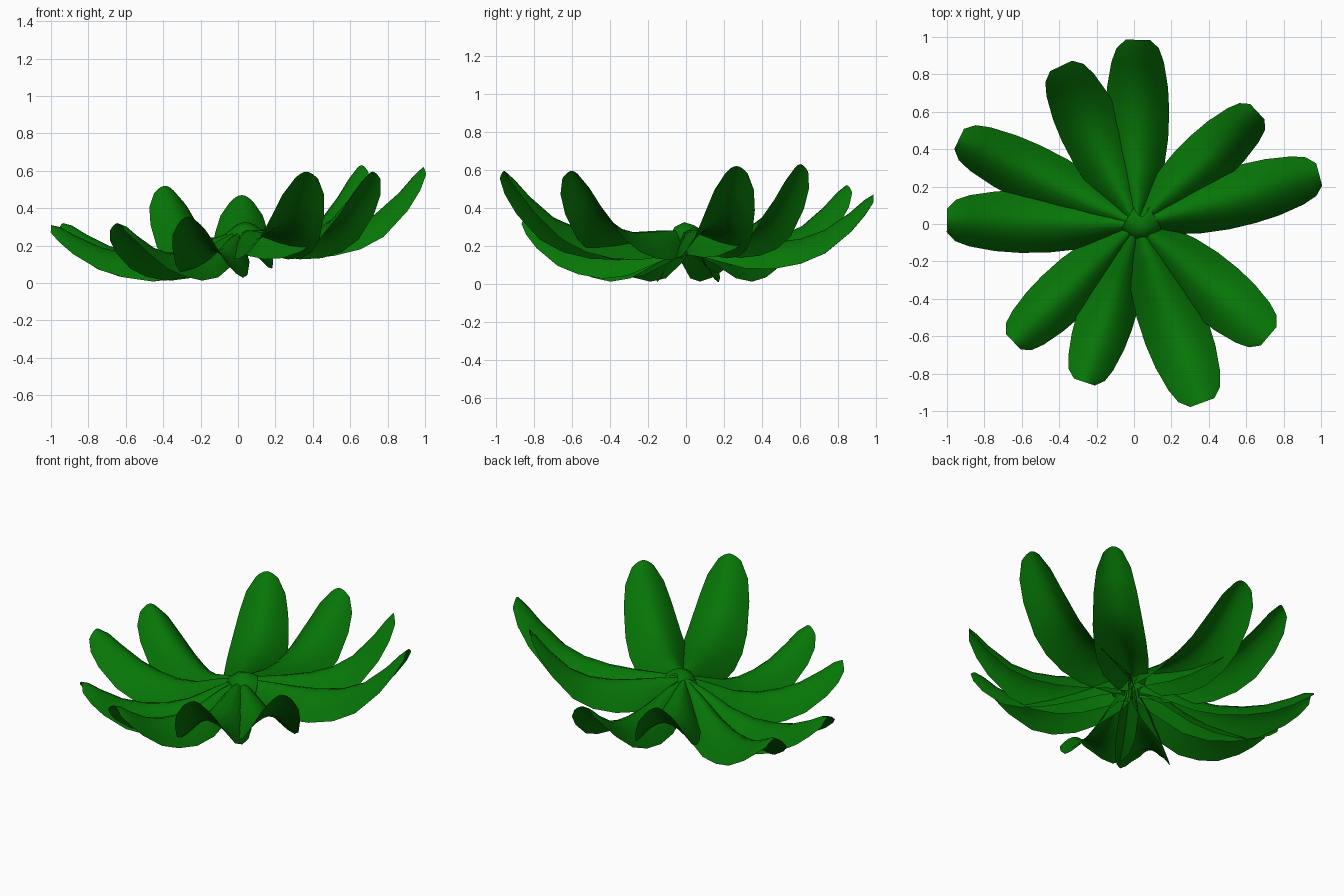
import bpy, math
from mathutils import Vector

if "Cube" in bpy.data.objects:
    bpy.data.objects.remove(bpy.data.objects["Cube"])

green = bpy.data.materials.new("leaf_green")
green.diffuse_color = (0.002, 0.18, 0.002, 1)
green.use_nodes = True
green.node_tree.nodes["Principled BSDF"].inputs["Base Color"].default_value = green.diffuse_color

# fractions along a leaf: half width, rise of the lower edges, arch height
T = [0, .12, .3, .45, .6, .73, .87, .95, 1]
WIDTH = [.04, .10, .145, .165, .17, .163, .14, .113, .065]
RISE = [0, 0, 0, .03, .11, .26, .57, .81, 1]
ARCH = [.12, .135, .145, .14, .13, .12, .10, .08, .04]
COLS = 8


def grid_object(name, rows):
    n = len(rows[0])
    verts = [p for r in rows for p in r]
    faces = [(i*n+j, (i+1)*n+j, (i+1)*n+j+1, i*n+j+1)
             for i in range(len(rows)-1) for j in range(n-1)]
    me = bpy.data.meshes.new(name)
    me.from_pydata(verts, [], faces)
    me.materials.append(green)
    me.polygons.foreach_set("use_smooth", [True]*len(me.polygons))
    ob = bpy.data.objects.new(name, me)
    bpy.context.collection.objects.link(ob)
    return ob


def leaf(name, tip, base, wide=1.0):
    """Arched leaf with a raised midrib, dipping from the crown then rising to its tip."""
    tx, ty, tz = tip
    out = Vector((tx-base[0], ty-base[1], 0))
    fwd = out.normalized()
    side = Vector((-out.y, out.x, 0)).normalized()
    mid = -.004 + (tz-.3)*.42
    top = tz - ARCH[-1]
    rows = []
    for t, w, r, d in zip(T, WIDTH, RISE, ARCH):
        z = mid + (top-mid)*r + (.16-mid)*max(0, 1-t/.36)
        row = []
        for j in range(COLS+1):
            v = 2*j/COLS-1
            p = Vector((base[0], base[1], z)) + out*t + side*(v*w*wide)
            p.z += d*(1-abs(v)**1.8)
            # arch is square to the midrib, so its edges lean outwards where it rises
            p += fwd*(.05*r*v*v*(1-t)*2)
            row.append(p)
        rows.append(row)
    return grid_object(name, rows)


# outer leaves: tip and width
TIPS = [((.02, .985, .47), 1.0), ((-.39, .845, .52), 1.0), ((-.935, .455, .32), .92),
        ((-1.0, .02, .31), .98), ((-.645, -.63, .32), .88), ((-.265, -.845, .355), .9),
        ((.365, -.955, .595), 1.05), ((.72, -.60, .595), 1.0), ((.99, .265, .62), .95),
        ((.66, .60, .63), .88)]
for i, (tip, w) in enumerate(TIPS):
    a = math.atan2(tip[1], tip[0])
    leaf(f"outer_leaf_{i+1}", tip, (.02*math.cos(a)+.015, .02*math.sin(a)), w)

# small curled young leaf hooding the crown
rows = []
for z, y, w in [(.31, .04, .04), (.325, -.01, .07), (.30, -.06, .10),
                (.24, -.09, .105), (.18, -.11, .07)]:
    rows.append([Vector((.04+w*v/3, y+.05*(v/3)**2, z-.03*(v/3)**2)) for v in range(-3, 4)])
grid_object("crown_leaf", rows)
